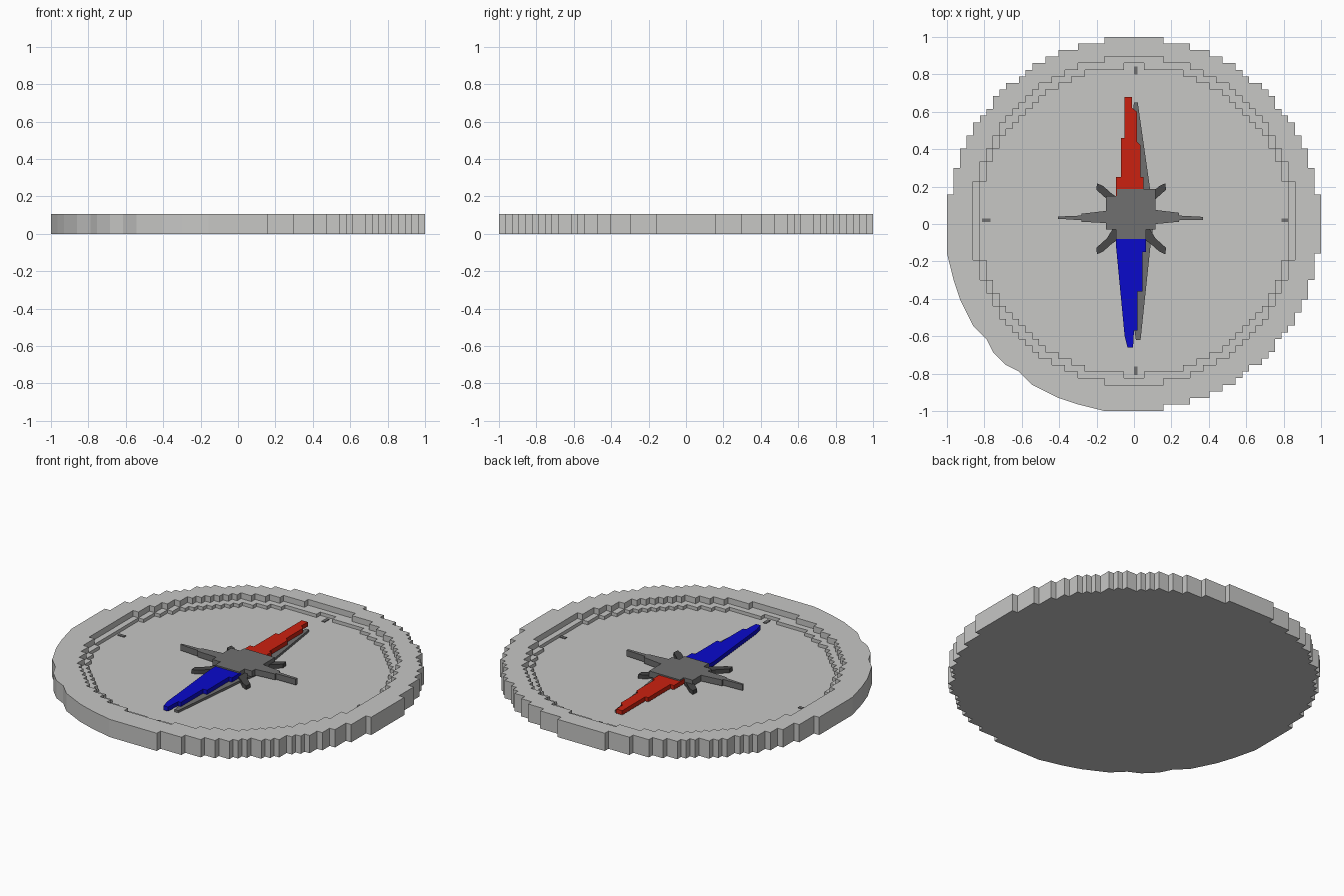
import bpy, bmesh, math

if "Cube" in bpy.data.objects:
    bpy.data.objects.remove(bpy.data.objects["Cube"])

P = 2 / 57  # size of one stair step of the pixelated circles


def material(name, rgb):
    m = bpy.data.materials.new(name)
    m.diffuse_color = (*rgb, 1)
    m.use_nodes = True
    m.node_tree.nodes["Principled BSDF"].inputs["Base Color"].default_value = m.diffuse_color
    return m


STONE = material("light grey", (0.57, 0.57, 0.56))
GREY = material("mid grey", (0.16, 0.16, 0.16))
DARK = material("dark grey", (0.065, 0.065, 0.065))
RED = material("red", (0.60, 0.015, 0.005))
BLUE = material("blue", (0.003, 0.003, 0.60))


def prism(name, polygons, z0, z1, mat):
    """Extrude one or more flat outlines from z0 to z1."""
    bm = bmesh.new()
    for pts in polygons:
        low = bm.faces.new([bm.verts.new((x, y, z0)) for x, y in pts])
        ext = bmesh.ops.extrude_face_region(bm, geom=[low], use_keep_orig=True)
        for v in ext["geom"]:
            if isinstance(v, bmesh.types.BMVert):
                v.co.z = z1
    bmesh.ops.recalc_face_normals(bm, faces=bm.faces)
    me = bpy.data.meshes.new(name)
    bm.to_mesh(me)
    bm.free()
    me.materials.append(mat)
    ob = bpy.data.objects.new(name, me)
    bpy.context.collection.objects.link(ob)
    return ob


def stepped_circle(rx, ry, cy=0.0, chords=False):
    """Pixelated circle outline; chords smooths the steps at front left."""
    right = []
    for j in range(math.ceil(cy - ry), math.floor(cy + ry) + 1):
        w = int(rx * math.sqrt(max(0, 1 - ((j - cy) / ry) ** 2))) + 0.5
        right += [(w, j - 0.5), (w, j + 0.5)]
    loop = right + [(-x, y) for x, y in reversed(right)]
    loop = [p for k, p in enumerate(loop) if p != loop[k - 1]]
    out = []
    for k, (x, y) in enumerate(loop):
        (ax, ay), (bx, by) = loop[k - 1], loop[(k + 1) % len(loop)]
        turn = (x - ax) * (by - y) - (y - ay) * (bx - x)
        if turn == 0 or (chords and turn < 0 and x < 0 and y < 0):
            continue
        out.append((x * P, y * P))
    return out


# Dial: pixelated disc with two stepped recesses cut from the top
dial = prism("dial", [stepped_circle(28.38, 28.38, 0, True)], 0, 0.107, STONE)
for name, rx, ry, z in (("rim_cutter", 24.8, 24.9, 0.072),
                        ("floor_cutter", 23.8, 23.55, 0.052)):
    cutter = prism(name, [stepped_circle(rx, ry, 0.5)], z, 0.3, STONE)
    cutter.hide_render = True
    cutter.hide_set(True)
    mod = dial.modifiers.new(name, 'BOOLEAN')
    mod.operation = 'DIFFERENCE'
    mod.solver = 'EXACT'
    mod.object = cutter

# Small tick marks at the four quarters
ticks = []
for x, y, w, h in ((0.01, 0.82, 0.01, 0.022), (0.01, -0.785, 0.01, 0.022),
                   (-0.79, 0.02, 0.022, 0.01), (0.81, 0.02, 0.022, 0.01)):
    ticks.append([(x - w, y - h), (x + w, y - h), (x + w, y + h), (x - w, y + h)])
prism("tick_marks", ticks, 0.05, 0.056, GREY)

# Flat rose under the needle, long points to front and back
prism("rose", [[(-0.09, 0.03), (-0.06, -0.1), (0.01, -0.62), (0.035, -0.62),
                (0.09, -0.1), (0.11, 0.03), (0.09, 0.16), (0.02, 0.65),
                (0.0, 0.65), (-0.06, 0.16)]], 0.05, 0.066, GREY)

# Four short diagonal points around the hub
cx, cy = -0.015, 0.028
points = []
for sx in (-1, 1):
    for sy in (-1, 1):
        pts = [(0.04, 0.09), (0.09, 0.04), (0.13, 0.105), (0.186, 0.155),
               (0.183, 0.19), (0.15, 0.175), (0.105, 0.135)]
        points.append([(cx + sx * x, cy + sy * y) for x, y in pts])
prism("diagonal_points", points, 0.05, 0.076, DARK)

# Needle halves with stepped edges
prism("needle_back", [[(0.05, 0.15), (0.05, 0.25), (0.035, 0.25), (0.035, 0.42),
                       (0.015, 0.44), (0.015, 0.6), (-0.01, 0.62), (-0.01, 0.68),
                       (-0.05, 0.68), (-0.05, 0.46), (-0.07, 0.46), (-0.07, 0.25),
                       (-0.095, 0.25), (-0.095, 0.15)]], 0.066, 0.092, RED)
prism("needle_front", [[(-0.095, -0.05), (-0.095, -0.13), (-0.05, -0.6),
                        (-0.035, -0.66), (-0.005, -0.66), (0.0, -0.57),
                        (0.018, -0.57), (0.018, -0.36), (0.045, -0.36),
                        (0.045, -0.15), (0.065, -0.15), (0.065, -0.05)]],
      0.066, 0.092, BLUE)

# Hub block with notched corners and two side points
prism("hub", [[(-0.097, -0.08), (0.065, -0.08), (0.065, -0.03), (0.115, -0.03),
               (0.115, 0.0), (0.24, 0.012), (0.24, 0.02), (0.37, 0.022),
               (0.37, 0.038), (0.24, 0.045), (0.24, 0.06), (0.115, 0.075),
               (0.115, 0.187), (-0.09, 0.187), (-0.09, 0.15), (-0.15, 0.15),
               (-0.15, 0.07), (-0.28, 0.055), (-0.28, 0.045), (-0.405, 0.04),
               (-0.405, 0.028), (-0.28, 0.02), (-0.28, 0.012), (-0.15, 0.005),
               (-0.15, -0.03), (-0.097, -0.03)]], 0.064, 0.1, GREY)
